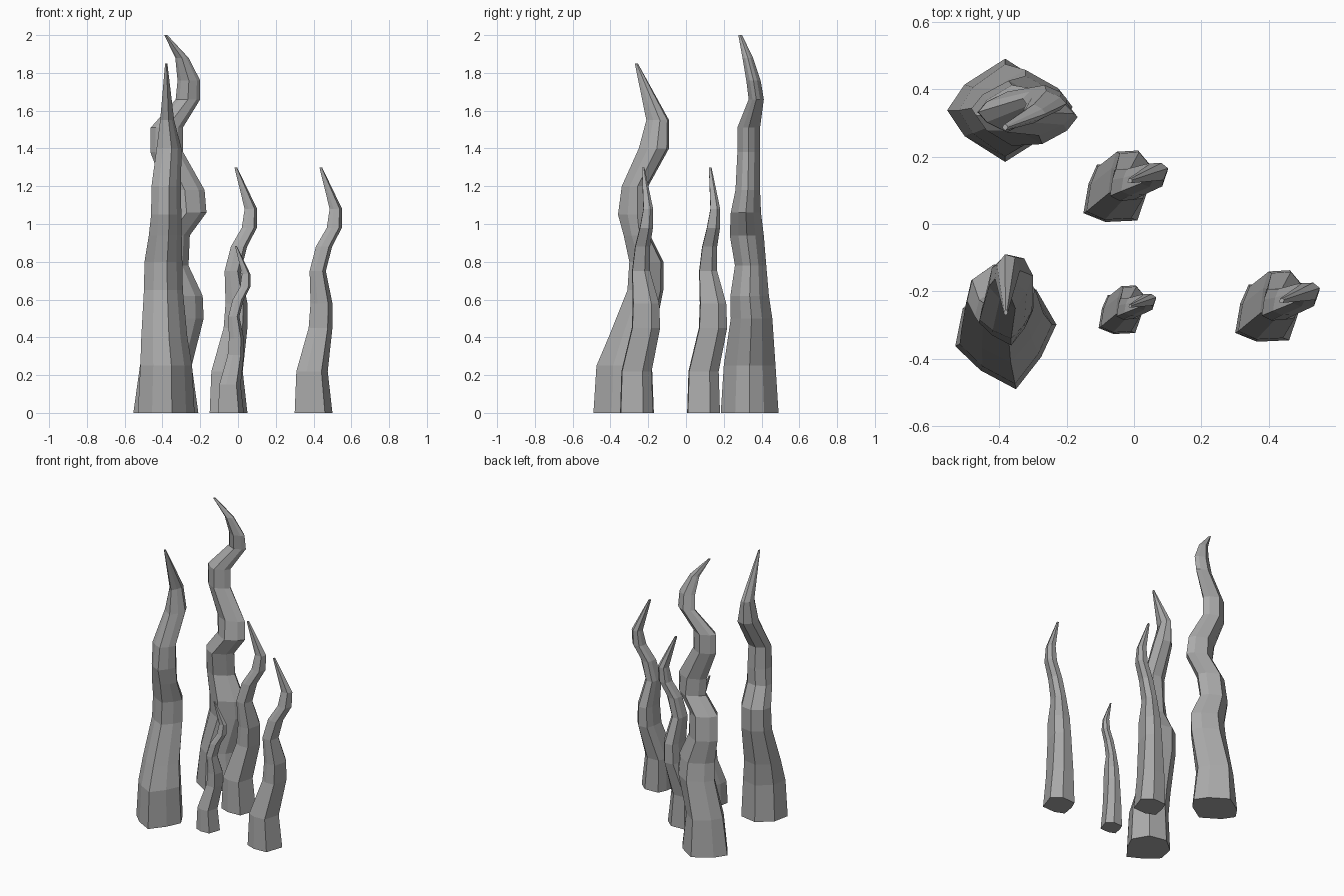
import bpy
import bmesh
from mathutils import Vector

cube = bpy.data.objects.get("Cube")
if cube:
    bpy.data.objects.remove(cube, do_unlink=True)


def make_material(name, colour):
    mat = bpy.data.materials.new(name)
    mat.use_nodes = True
    mat.diffuse_color = colour
    mat.node_tree.nodes["Principled BSDF"].inputs["Base Color"].default_value = colour
    return mat


stone = make_material("stone grey", (0.4, 0.4, 0.4, 1))


def build_spike(name, section, rings, location, scale=1.0):
    """Loft a unit cross-section through rings of (z, centre x, centre y, half width x, half width y)."""
    bm = bmesh.new()
    loops = [[bm.verts.new(Vector((cx + px * rx, cy + py * ry, z)) * scale) for px, py in section]
             for z, cx, cy, rx, ry in rings]
    count = len(section)
    for lower, upper in zip(loops, loops[1:]):
        for i in range(count):
            j = (i + 1) % count
            bm.faces.new((lower[i], lower[j], upper[j], upper[i]))
    bm.faces.new(list(reversed(loops[0])))
    bm.faces.new(loops[-1])
    bmesh.ops.recalc_face_normals(bm, faces=bm.faces[:])
    mesh = bpy.data.meshes.new(name)
    bm.to_mesh(mesh)
    bm.free()
    mesh.materials.append(stone)
    spike = bpy.data.objects.new(name, mesh)
    spike.location = (location[0], location[1], 0)
    bpy.context.collection.objects.link(spike)
    return spike


# Cross-sections, counter-clockwise, filling a unit square
diamond = [(1, 0), (.7, .5), (0, 1), (-.7, .5), (-1, 0), (-.7, -.5), (0, -1), (.7, -.5)]
skewed = [(1, .2), (.6, .85), (-.2, 1), (-.85, .5), (-1, -.2), (-.5, -.65), (.2, -1), (.7, -.4)]
lopsided = [(1, .4), (.4, 1), (-.6, .95), (-.85, .3), (-1, -.7), (-.35, -1), (.6, -.95)]

# Tall back spike, winding from side to side
build_spike("tall_back_spike", diamond, [
    (0, 0, 0, .172, .153),
    (.25, 0, 0, .137, .137),
    (.5, .06, .01, .14, .11),
    (.62, .06, 0, .135, .102),
    (.78, .01, .005, .11, .083),
    (.94, .02, -.015, .107, .09),
    (1.06, .11, -.02, .105, .08),
    (1.18, .1, -.01, .105, .065),
    (1.38, .005, -.005, .087, .06),
    (1.51, .005, -.005, .085, .06),
    (1.66, .117, .035, .065, .04),
    (1.76, .122, .02, .06, .038),
    (1.88, .085, -.01, .035, .028),
    (2, 0, -.05, .008, .01),
], (-.382, .337))

# Tall front spike, straight from the front and swaying in depth
build_spike("tall_front_spike", skewed, [
    (0, 0, 0, .15, .16),
    (.25, 0, .003, .137, .147),
    (.4, -.01, .04, .122, .12),
    (.65, -.015, .115, .103, .095),
    (.8, -.015, .12, .1, .09),
    (.94, -.005, .07, .087, .07),
    (1.05, 0, .055, .08, .085),
    (1.2, 0, .06, .078, .07),
    (1.4, .015, .16, .066, .08),
    (1.55, .005, .18, .037, .06),
    (1.85, 0, .067, .006, .008),
], (-.38, -.33))

# Three curling spikes share one shape
curl = [
    (0, 0, 0, .1, .087),
    (.22, -.008, 0, .083, .08),
    (.45, .037, .05, .063, .075),
    (.58, .042, .05, .058, .07),
    (.75, .022, .024, .043, .048),
    (.88, .055, .032, .043, .04),
    (.98, .11, .052, .04, .035),
    (1.08, .118, .062, .033, .026),
    (1.3, .038, .035, .007, .007),
]
for name, location, scale in (
        ("curled_back_spike", (-.05, .093), 1),
        ("curled_side_spike", (.4, -.262), 1),
        ("small_curled_spike", (-.037, -.267), .68)):
    build_spike(name, lopsided, curl, location, scale)
